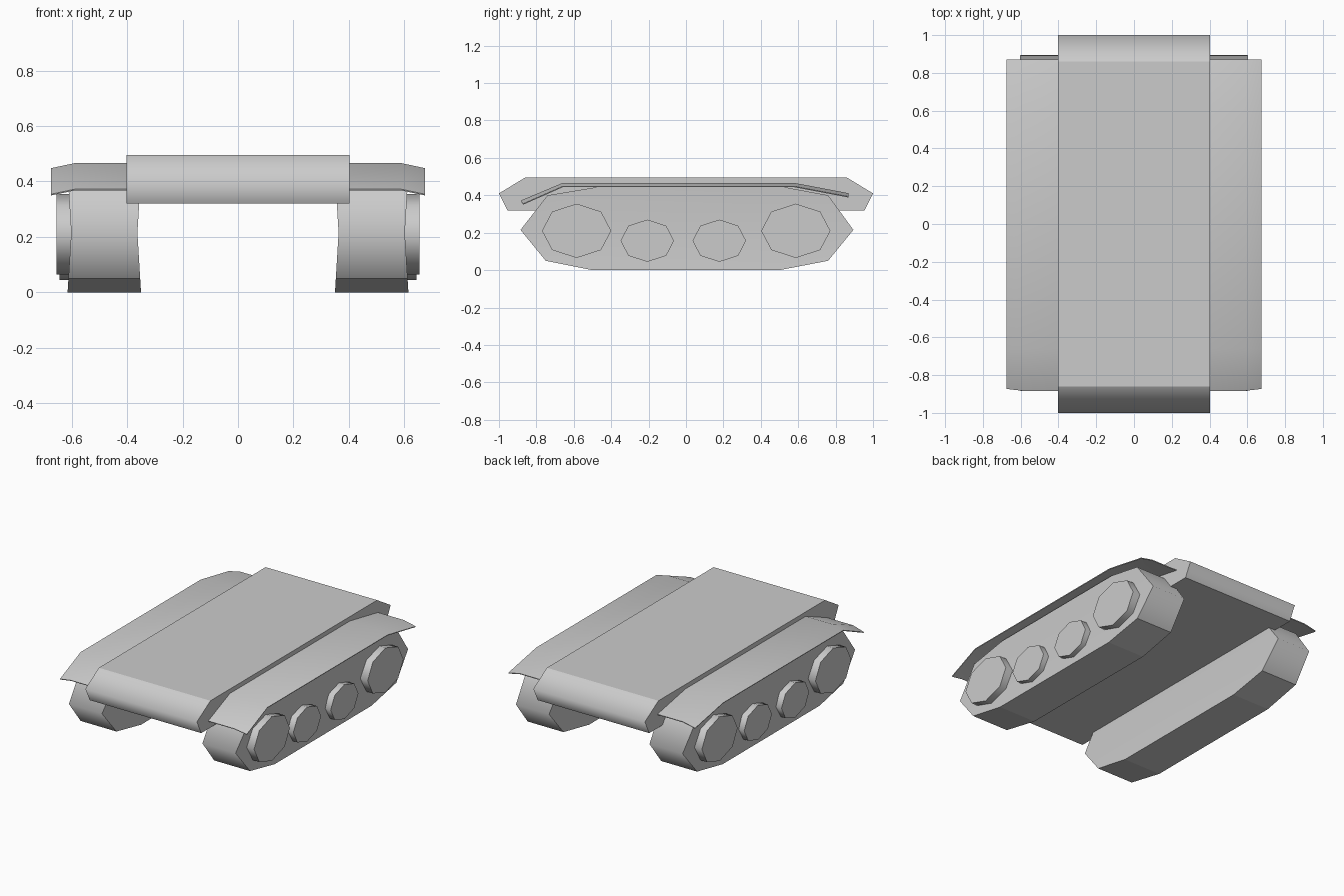
import bpy
import bmesh
from math import cos, sin, pi, radians

cube = bpy.data.objects.get("Cube")
if cube:
    bpy.data.objects.remove(cube, do_unlink=True)

grey = bpy.data.materials.new("plain grey")
grey.use_nodes = True
grey.diffuse_color = (0.6, 0.6, 0.6, 1)
grey.node_tree.nodes["Principled BSDF"].inputs["Base Color"].default_value = grey.diffuse_color


def finish(name, bm, mirrored=False):
    """Turn a bmesh into a named grey object, mirrored across x if wanted."""
    bmesh.ops.recalc_face_normals(bm, faces=bm.faces)
    mesh = bpy.data.meshes.new(name)
    bm.to_mesh(mesh)
    bm.free()
    mesh.materials.append(grey)
    obj = bpy.data.objects.new(name, mesh)
    bpy.context.collection.objects.link(obj)
    if mirrored:
        obj.modifiers.new("Mirror", 'MIRROR').use_mirror_merge = False
    return obj


def prism(profile, x0, x1, rounded):
    """Extrude a (y, z) profile along x; rounded(y) picks the soft cross edges."""
    bm = bmesh.new()
    near = [bm.verts.new((x0, y, z)) for y, z in profile]
    far = [bm.verts.new((x1, y, z)) for y, z in profile]
    caps = [bm.faces.new(near), bm.faces.new(far)]
    for i in range(len(profile)):
        bm.faces.new((near[i - 1], near[i], far[i], far[i - 1]))
    for face in bm.faces:
        face.smooth = True
    for edge in bm.edges:
        a, b = edge.verts
        edge.smooth = abs(a.co.x - b.co.x) > 0.01 and rounded(a.co.y)
    return bm, caps, (near, far)


# Hull: a wide slab with wedge-shaped ends
hull = [(-1, 0.41), (-0.86, 0.495), (0.86, 0.495), (1, 0.41),
        (0.955, 0.32), (-0.955, 0.32)]
bm, _, _ = prism(hull, -0.403, 0.403, lambda y: abs(y) > 0.99)
finish("hull", bm)

# Tracks: side walls folded slightly inward along the line joining both tips
track = [(-0.885, 0.215), (-0.75, 0.05), (-0.5, 0), (0.5, 0), (0.76, 0.05),
         (0.895, 0.215), (0.76, 0.4), (0.53, 0.443), (-0.48, 0.443), (-0.74, 0.4)]
bm, caps, rings = prism(track, 0.35, 0.615, lambda y: abs(y) > 0.88)
for cap, ring in zip(caps, rings):
    bmesh.utils.face_split(cap, ring[0], ring[5])
for v in bm.verts:
    pinch = 0.013 * max(0, 1 - abs(v.co.z - 0.215) / 0.215)
    v.co.x += pinch if v.co.x < 0.48 else -pinch
finish("tracks", bm, True)

# Road wheels: squashed octagonal discs, large at the ends, small between
wheels = [("front_large_wheels", -0.585, 0.21, 0.185, 0.145, 0.655),
          ("front_small_wheels", -0.207, 0.157, 0.143, 0.113, 0.645),
          ("rear_small_wheels", 0.178, 0.157, 0.143, 0.113, 0.645),
          ("rear_large_wheels", 0.587, 0.21, 0.185, 0.145, 0.655)]
for name, y, z, ry, rz, outer in wheels:
    rim = [(y + ry * cos(i * pi / 4), z + rz * sin(i * pi / 4)) for i in range(8)]
    bm, _, _ = prism(rim, 0.58, outer, lambda y: True)
    finish(name, bm, True)

# Fenders: thin sheets bent down at both ends and along the outer edge
bends = [(-0.883, 0.372), (-0.66, 0.466), (0.58, 0.466), (0.87, 0.411)]
bm = bmesh.new()
rows = []
for x, drop, inset in ((0.38, 0, 0), (0.59, 0, 0), (0.675, 0.018, 0.01)):
    rows.append([bm.verts.new((x, y + (inset if y < -0.8 else 0), z - drop))
                 for y, z in bends])
for a, b in zip(rows, rows[1:]):
    for i in range(len(bends) - 1):
        bm.faces.new((a[i], b[i], b[i + 1], a[i + 1]))
fenders = finish("fenders", bm)
bpy.context.view_layer.objects.active = fenders
fenders.select_set(True)
bpy.ops.object.shade_smooth_by_angle(angle=radians(40))
sheet = fenders.modifiers.new("Solidify", 'SOLIDIFY')
sheet.thickness = 0.005
sheet.offset = -1 if fenders.data.polygons[0].normal.z > 0 else 1
split = fenders.modifiers.new("Edge Split", 'EDGE_SPLIT')
split.split_angle = radians(40)
fenders.modifiers.new("Mirror", 'MIRROR').use_mirror_merge = False
